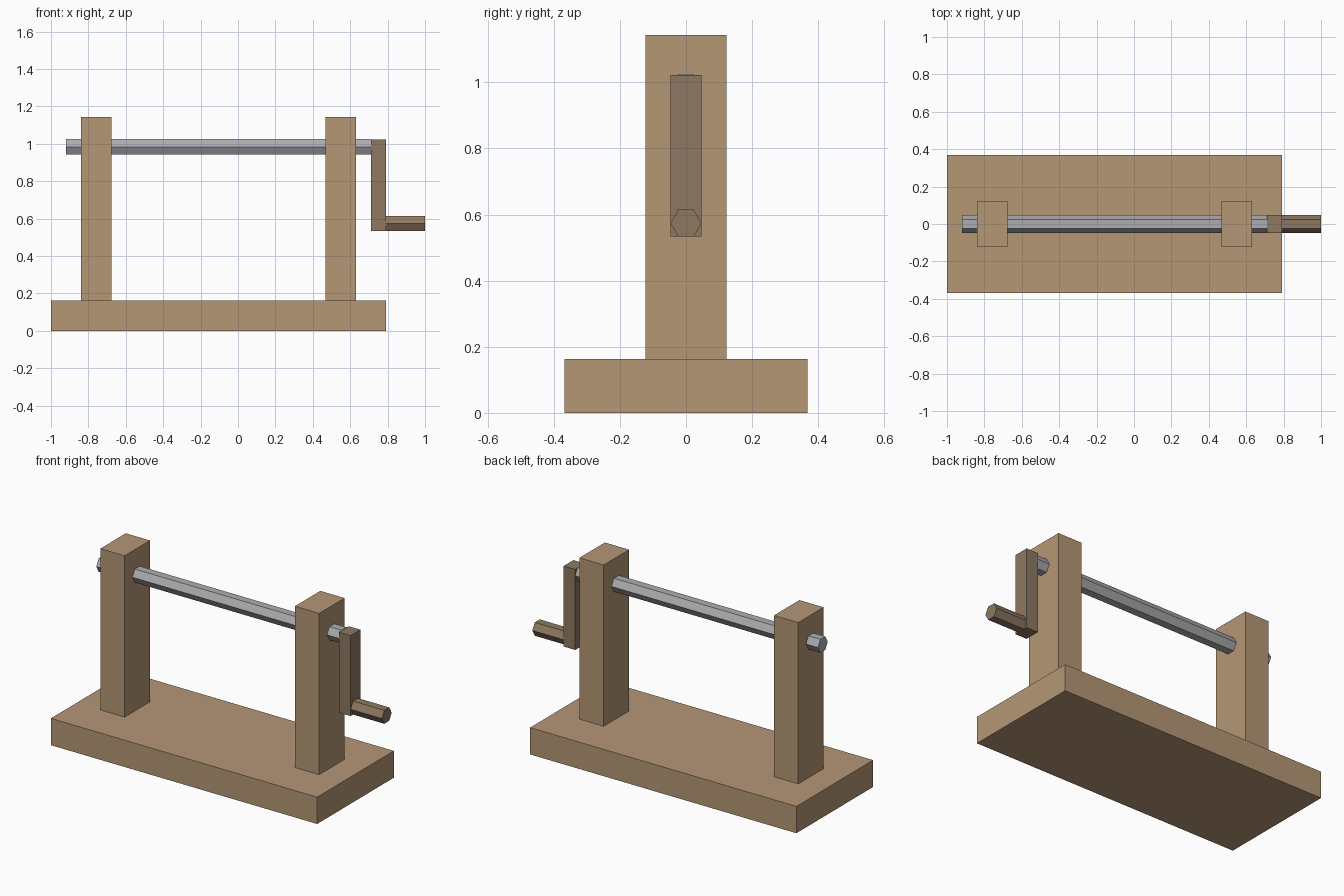
import bpy
import math

cube = bpy.data.objects.get("Cube")
if cube:
    bpy.data.objects.remove(cube, do_unlink=True)


def material(name, color):
    mat = bpy.data.materials.new(name)
    mat.use_nodes = True
    mat.diffuse_color = color
    mat.node_tree.nodes["Principled BSDF"].inputs["Base Color"].default_value = color
    return mat


def finish(name, mat):
    obj = bpy.context.object
    obj.name = name
    obj.data.materials.append(mat)
    bpy.ops.object.transform_apply(location=False, rotation=True, scale=True)


def box(name, mat, x, y, z):
    """Box from (min, max) ranges on each axis."""
    axes = (x, y, z)
    bpy.ops.mesh.primitive_cube_add(size=1, location=[sum(a) / 2 for a in axes])
    bpy.context.object.scale = [a[1] - a[0] for a in axes]
    finish(name, mat)


def hex_rod(name, mat, x, z, radius=0.047):
    """Six-sided rod along x, flat on top and bottom."""
    bpy.ops.mesh.primitive_cylinder_add(
        vertices=6, radius=radius, depth=x[1] - x[0],
        location=(sum(x) / 2, 0, z), rotation=(0, math.pi / 2, 0))
    finish(name, mat)


wood = material("light wood", (0.46, 0.31, 0.18, 1))
dark_wood = material("dark wood", (0.27, 0.19, 0.12, 1))
steel = material("grey steel", (0.42, 0.42, 0.44, 1))

# Base and the two uprights
box("base", wood, (-1, 0.79), (-0.368, 0.368), (0, 0.163))
for name, x in (("right_post", -0.84), ("left_post", 0.468)):
    box(name, wood, (x, x + 0.163), (-0.122, 0.122), (0.163, 1.143))

# Axle through both posts
hex_rod("axle", steel, (-0.92, 0.712), 0.984)

# Crank
box("crank_arm", dark_wood, (0.712, 0.79), (-0.047, 0.047), (0.533, 1.022))
hex_rod("crank_handle", dark_wood, (0.75, 1), 0.574)
